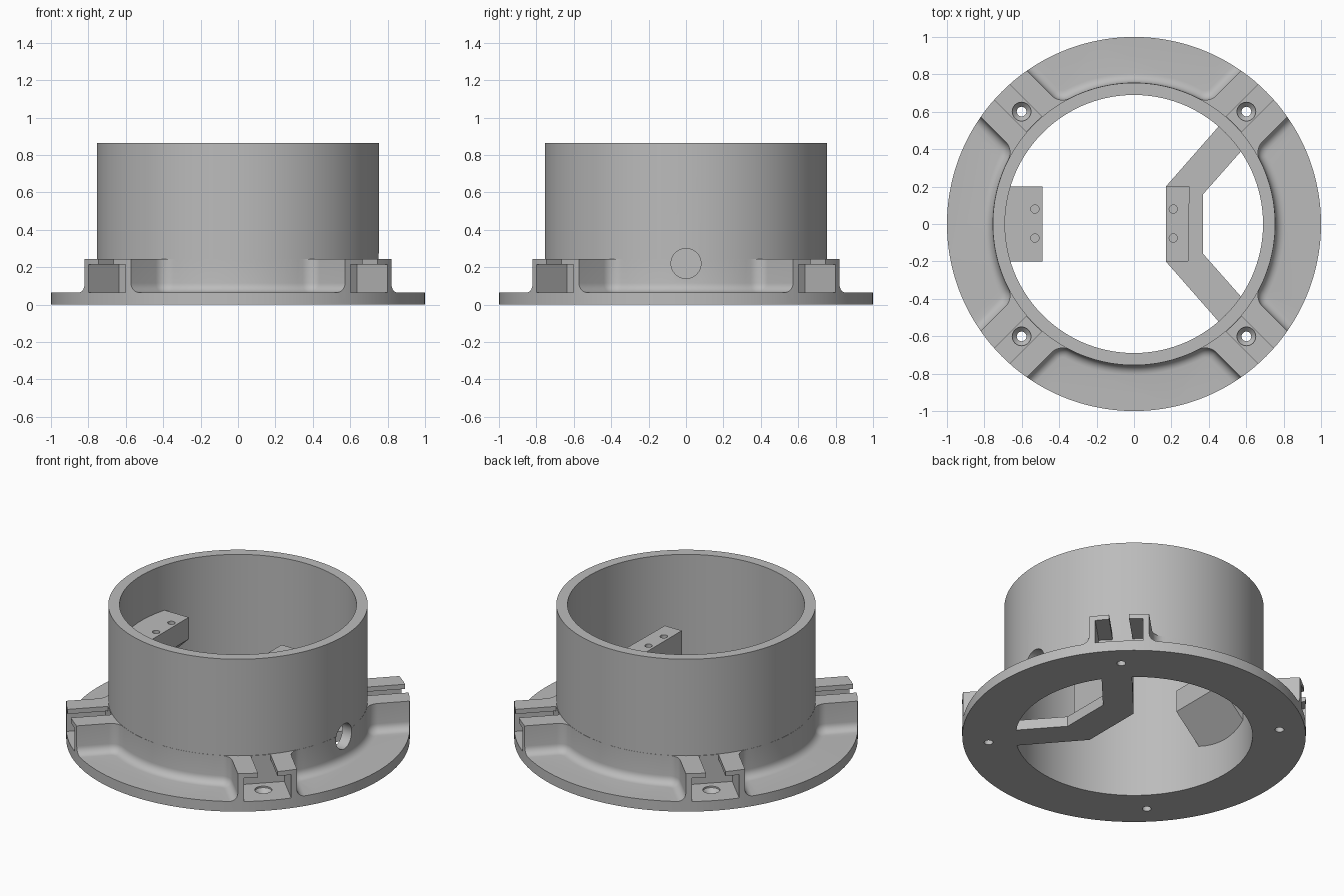
import bpy, bmesh
from math import sin, cos, pi, radians, sqrt, atan2
from mathutils import Matrix, Vector

if "Cube" in bpy.data.objects:
    bpy.data.objects.remove(bpy.data.objects["Cube"])

grey = bpy.data.materials.new("light_grey")
grey.use_nodes = True
GREY = (0.5, 0.5, 0.5, 1)
grey.diffuse_color = GREY
grey.node_tree.nodes["Principled BSDF"].inputs["Base Color"].default_value = GREY

BORE, TUBE, RIM = 0.69, 0.755, 1.0
FLOOR, LIP, BOSS, TOP = 0.065, 0.215, 0.245, 0.865
PAD_TOP = 0.575


def loft(name, rings, wrap=False):
    """Skin a list of closed rings; cap the ends unless they wrap around."""
    bm = bmesh.new()
    loops = [[bm.verts.new(p) for p in ring] for ring in rings]
    n = len(loops[0])
    pairs = list(zip(loops, loops[1:]))
    if wrap:
        pairs.append((loops[-1], loops[0]))
    else:
        bm.faces.new(loops[0])
        bm.faces.new(loops[-1])
    for a, b in pairs:
        for i in range(n):
            j = (i + 1) % n
            bm.faces.new((a[i], a[j], b[j], b[i]))
    bmesh.ops.recalc_face_normals(bm, faces=bm.faces)
    mesh = bpy.data.meshes.new(name)
    bm.to_mesh(mesh)
    bm.free()
    mesh.materials.append(grey)
    obj = bpy.data.objects.new(name, mesh)
    bpy.context.collection.objects.link(obj)
    return obj


def prism(name, outline, low, high, axis="z"):
    """Extrude an outline along x, y or z."""
    place = {"x": lambda a, b, h: (h, a, b),
             "y": lambda a, b, h: (a, h, b),
             "z": lambda a, b, h: (a, b, h)}[axis]
    return loft(name, [[place(a, b, h) for a, b in outline] for h in (low, high)])


def circle(cx, cy, r, n=32):
    return [(cx + r * cos(2 * pi * i / n), cy + r * sin(2 * pi * i / n)) for i in range(n)]


def turn(obj, angle):
    obj.data.transform(Matrix.Rotation(angle, 4, "Z"))
    return obj


def cut(target, cutter):
    """Subtract the cutter and discard it."""
    mod = target.modifiers.new("cut", "BOOLEAN")
    mod.operation = "DIFFERENCE"
    mod.solver = "EXACT"
    mod.object = cutter
    bpy.context.view_layer.objects.active = target
    bpy.ops.object.modifier_apply(modifier=mod.name)
    bpy.data.objects.remove(cutter)


def pocket_cutter():
    """Recess between two bosses, with rounded corners and a filleted floor."""
    fillet, corner, half = 0.05, 0.08, 0.175
    wall = TUBE + 0.001
    u = Vector((cos(pi / 4), sin(pi / 4)))
    n = Vector((u.y, -u.x))
    t = half + corner
    centre = u * sqrt((wall + corner) ** 2 - t * t) + n * t
    ang = atan2(centre.y, centre.x)
    layers = [(FLOOR + fillet * (1 - cos(p)), fillet * (1 - sin(p)))
              for p in (radians(15 * k) for k in range(7))]
    layers.append((BOSS + 0.02, 0))
    rings = []
    for z, d in layers:
        side = [u * 1.6 + n * (half + d)]
        start, end = radians(135), ang + pi
        for k in range(9):
            a = start + (end - start) * k / 8
            side.append(centre + Vector((cos(a), sin(a))) * (corner - d))
        for k in range(1, 13):
            a = ang * (1 - k / 12)
            side.append(Vector((cos(a), sin(a))) * (wall + d))
        mirrored = [Vector((p.x, -p.y)) for p in reversed(side[:-1])]
        rings.append([(p.x, p.y, z) for p in side + mirrored])
    return loft("pocket_cutter", rings)


# Flange, bosses and tube turned as one body
profile = [(BORE, 0), (RIM, 0), (RIM, BOSS), (TUBE, BOSS), (TUBE, TOP), (BORE, TOP)]
SEG = 144
body = loft("flanged_tube",
            [[(r * cos(2 * pi * i / SEG), r * sin(2 * pi * i / SEG), z) for r, z in profile]
             for i in range(SEG)], wrap=True)

# Four recesses leave four bosses, each with a T-slot and countersunk hole
slot = [(-0.14, FLOOR), (0.14, FLOOR), (0.14, LIP), (0.058, LIP),
        (0.058, 0.3), (-0.058, 0.3), (-0.058, LIP), (-0.14, LIP)]
for k in range(4):
    quarter = k * pi / 2
    cut(body, turn(pocket_cutter(), quarter))
    cut(body, turn(prism("slot_cutter", slot, TUBE + 0.003, 1.2, "x"), quarter + pi / 4))
    screw = loft("screw_cutter",
                 [[(x, y, z) for x, y in circle(0.85, 0, r)]
                  for r, z in ((0.026, -0.1), (0.026, 0.03), (0.05, 0.055), (0.05, 0.1))])
    cut(body, turn(screw, quarter + pi / 4))

# Round cable opening in the wall
cut(body, prism("cable_cutter", circle(0, 0.22, 0.08, 48), 0.6, 0.9, "x"))

# Flat bridge with two splayed arms
half_bridge = [(0.60, 0.42), (0.48, 0.553), (0.17, 0.2)]
outline = [(0.37, 0.16)] + half_bridge
outline += [(x, -y) for x, y in reversed(outline)]
bridge = prism("bridge", outline, 0, FLOOR)

# Upright mounting block on the bridge
block = prism("upright_block", [(0.17, -0.2), (0.29, -0.2), (0.297, 0.2), (0.17, 0.2)],
              0.03, PAD_TOP)

# Wall pad with sloped underside
pad = prism("wall_pad", [(-0.71, PAD_TOP), (-0.49, PAD_TOP), (-0.49, 0.435), (-0.71, 0.215)],
            -0.2, 0.2, "y")

# Paired screw holes in both mounts
for mount, x in ((block, 0.21), (pad, -0.53)):
    for y in (-0.075, 0.08):
        cut(mount, prism("pilot_cutter", circle(x, y, 0.022, 24), PAD_TOP - 0.1, PAD_TOP + 0.1))

for obj in (body, bridge, block, pad):
    bpy.ops.object.select_all(action="DESELECT")
    obj.select_set(True)
    bpy.context.view_layer.objects.active = obj
    bpy.ops.object.shade_smooth_by_angle(angle=radians(30))
